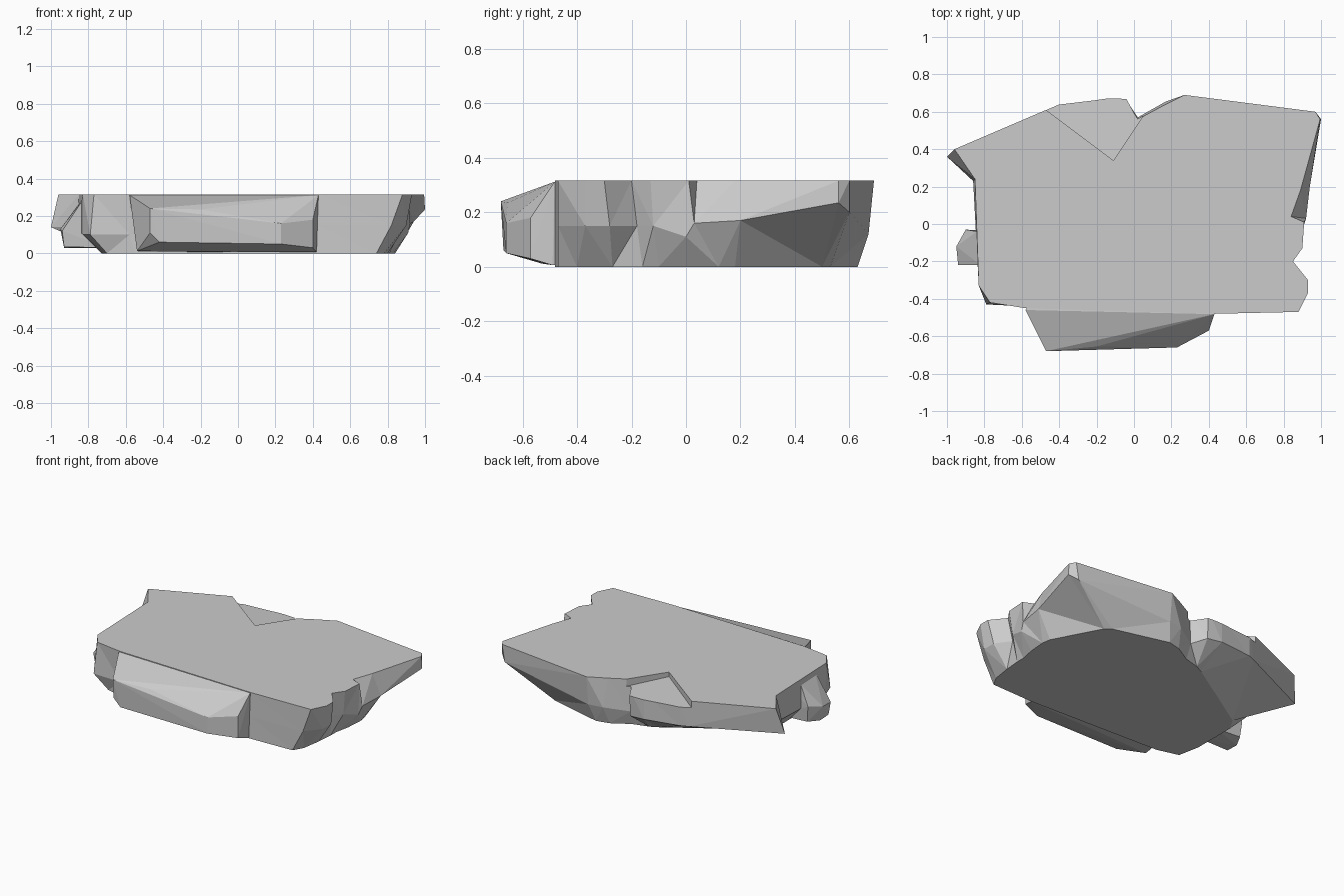
import bpy, bmesh

if "Cube" in bpy.data.objects:
    bpy.data.objects.remove(bpy.data.objects["Cube"])

TOP = 0.316


def add_object(name, bm):
    bmesh.ops.recalc_face_normals(bm, faces=bm.faces[:])
    mesh = bpy.data.meshes.new(name)
    bm.to_mesh(mesh)
    bm.free()
    ob = bpy.data.objects.new(name, mesh)
    bpy.context.collection.objects.link(ob)
    return ob


def loft(name, rings):
    """Closed faceted solid through rings of equal point count."""
    bm = bmesh.new()
    loops = [[bm.verts.new(p) for p in ring] for ring in rings]
    n = len(loops[0])
    for a, b in zip(loops, loops[1:]):
        for i in range(n):
            j = (i + 1) % n
            bm.faces.new((a[i], a[j], b[j], b[i]))
    bm.faces.new(loops[0][::-1])
    bm.faces.new(loops[-1])
    bmesh.ops.triangulate(bm, faces=bm.faces[:])
    return add_object(name, bm)


def hull(name, points):
    """Convex faceted chunk around a few points."""
    bm = bmesh.new()
    verts = [bm.verts.new(p) for p in points]
    res = bmesh.ops.convex_hull(bm, input=verts)
    junk = {g for g in res["geom_interior"] + res["geom_unused"]
            if isinstance(g, bmesh.types.BMVert)}
    bmesh.ops.delete(bm, geom=list(junk), context='VERTS')
    return add_object(name, bm)


def combine(target, other, operation):
    mod = target.modifiers.new(other.name, 'BOOLEAN')
    mod.operation = operation
    mod.solver = 'EXACT'
    mod.object = other
    other.hide_render = True
    other.hide_set(True)


# Main slab: outlines of the flat top, the widest ridge and the underside
top = [(-.96, .40), (-.47, .61), (-.40, .64), (-.15, .67), (-.04, .67), (.02, .56),
       (.15, .63), (.27, .69), (.97, .60), (.995, .56), (.89, .18), (.84, .04),
       (.91, .01), (.90, -.13), (.85, -.20), (.93, -.30), (.93, -.37), (.88, -.47),
       (.43, -.48), (-.58, -.45), (-.77, -.42), (-.83, -.33), (-.85, .24)]
ridge = [(-1.0, .36, .14), (-.45, .615, .14), (-.40, .635, .14), (-.15, .67, .13),
         (-.04, .66, .12), (.02, .57, .10), (.17, .655, .12), (.27, .67, .12),
         (.95, .60, .20), (1.0, .56, .235), (.94, .20, .17), (.92, .03, .16),
         (.91, 0, .11), (.88, -.12, .15), (.83, -.18, .15), (.90, -.28, .15),
         (.90, -.37, .15), (.82, -.47, .15), (.43, -.48, .15), (-.58, -.44, .10),
         (-.79, -.43, .10), (-.83, -.32, .10), (-.86, .23, .14)]
bottom = [(-.68, .14), (-.38, .33), (-.33, .36), (-.14, .48), (-.08, .51), (.03, .54),
          (.15, .61), (.24, .63), (.62, .53), (.66, .50), (.83, .18), (.84, .12),
          (.83, 0), (.81, -.10), (.81, -.16), (.80, -.27), (.78, -.40), (.74, -.47),
          (.43, -.48), (-.55, -.44), (-.70, -.40), (-.73, -.25), (-.73, .05)]
slab = loft("rock_slab", [[(x, y, 0) for x, y in bottom], ridge,
                          [(x, y, TOP) for x, y in top]])

# Sloping bulge along the front
bulge = hull("front_bulge", [
    (-.58, -.46, .312), (.43, -.482, .312), (-.5, -.3, .30), (.38, -.3, .30),
    (-.47, -.68, .24), (-.2, -.655, .235), (.23, -.66, .16), (.40, -.57, .18),
    (-.47, -.67, .11), (-.42, -.67, .06), (.23, -.66, .05), (.40, -.57, .03),
    (-.54, -.53, .012), (.42, -.49, .006), (-.5, -.3, .006), (.38, -.3, .006)])

# Small chunk on the left side
chunk = hull("left_chunk", [
    (-.82, -.22, .30), (-.84, -.04, .28), (-.94, -.22, .12), (-.95, -.12, .13),
    (-.90, -.03, .15), (-.93, -.21, .035), (-.93, -.12, .03), (-.89, -.04, .04),
    (-.70, -.20, .03), (-.70, -.04, .03), (-.70, -.20, .28), (-.70, -.04, .28)])

# Cutter for the sunken wedge at the back edge
wedge = hull("back_wedge_cutter", [
    (x, y, z) for x, y, low in ((-.11, .34, .285), (-.63, .73, .265), (.15, .73, .255))
    for z in (low, .45)])

combine(slab, bulge, 'UNION')
combine(slab, chunk, 'UNION')
combine(slab, wedge, 'DIFFERENCE')
